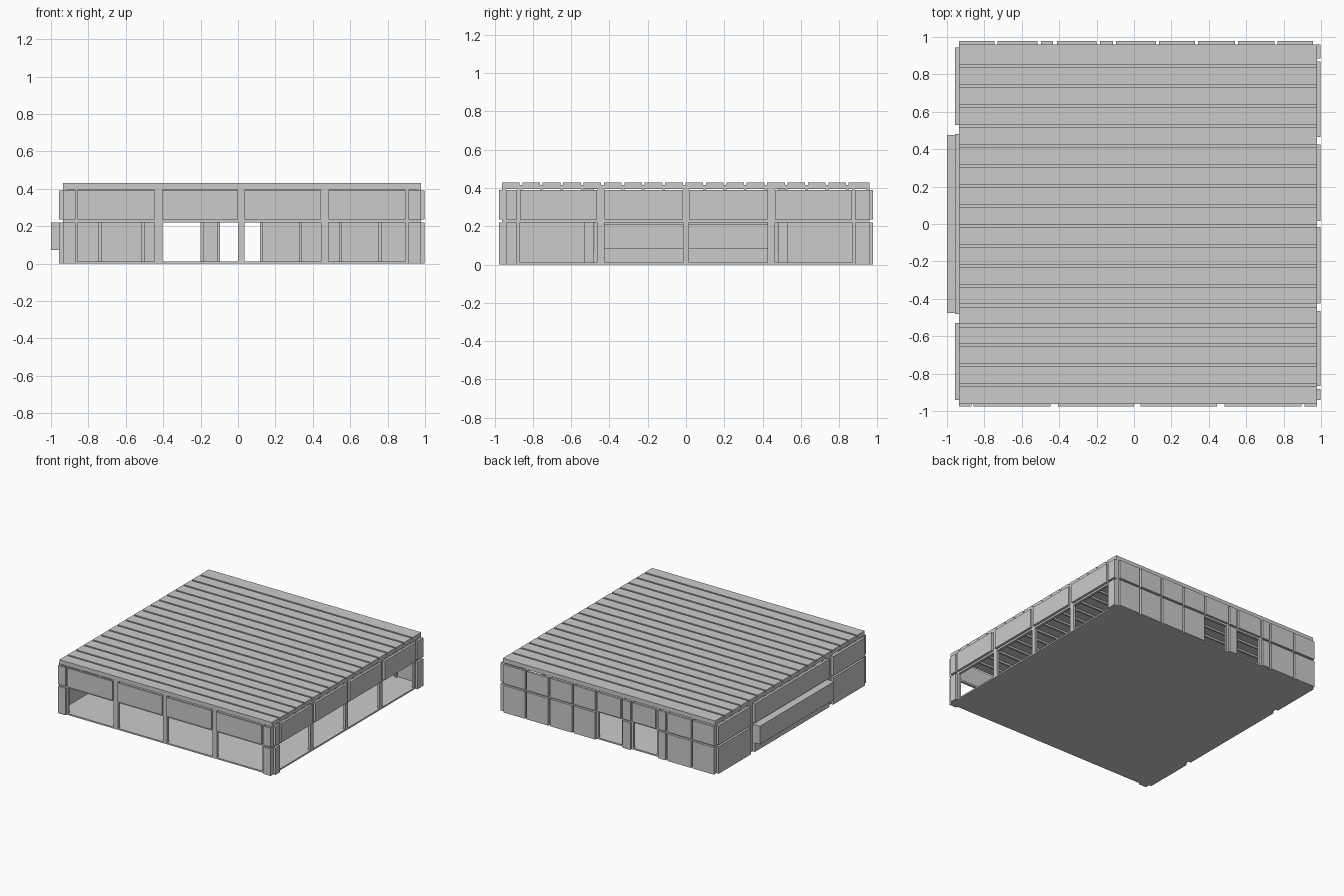
import bpy
import bmesh

if "Cube" in bpy.data.objects:
    bpy.data.objects.remove(bpy.data.objects["Cube"], do_unlink=True)

grey = bpy.data.materials.new("concrete grey")
grey.use_nodes = True
colour = (0.6, 0.6, 0.6, 1)
grey.diffuse_color = colour
grey.node_tree.nodes["Principled BSDF"].inputs["Base Color"].default_value = colour


def boxes(name, spans):
    """One object from axis-aligned boxes given as (x range, y range, z range)."""
    bm = bmesh.new()
    for span in spans:
        verts = bmesh.ops.create_cube(bm, size=1)["verts"]
        for v in verts:
            for axis, (lo, hi) in enumerate(span):
                v.co[axis] = lo if v.co[axis] < 0 else hi
    mesh = bpy.data.meshes.new(name)
    bm.to_mesh(mesh)
    bm.free()
    mesh.materials.append(grey)
    obj = bpy.data.objects.new(name, mesh)
    bpy.context.collection.objects.link(obj)
    return obj


# Building outline, inside the wall panels
X0, X1 = -0.935, 0.978
Y0, Y1 = -0.962, 0.96
UPPER = (0.235, 0.39)
LOWER = (0, 0.22)


def wall(name, along_x, outer, inner, panels, open_bays=()):
    """Two rows of panels, with recessed posts in the gaps and a middle rail."""
    inward = 1 if inner > outer else -1
    skin = tuple(sorted((outer, inner)))
    frame = tuple(sorted((inner, inner + inward * 0.02)))

    def part(run, depth, z):
        return (run, depth, z) if along_x else (depth, run, z)

    boxes(name + "_upper_panels", [part(p, skin, UPPER) for p in panels])
    boxes(name + "_lower_panels", [part(p, skin, LOWER)
                                   for i, p in enumerate(panels) if i not in open_bays])
    posts = [part((a[1], b[0]), frame, (0, 0.4)) for a, b in zip(panels, panels[1:])]
    posts.append(part((X0, X1) if along_x else (Y0, Y1), frame, (0.22, 0.235)))
    boxes(name + "_frame", posts)


wall("front_wall", True, -0.977, Y0,
     [(-0.935, -0.87), (-0.857, -0.447), (-0.405, 0), (0.036, 0.445),
      (0.485, 0.895), (0.912, 0.978)], open_bays=(1, 2, 3, 4))
wall("back_wall", True, 0.978, Y1,
     [(-0.935, -0.745), (-0.73, -0.517), (-0.498, -0.433), (-0.412, -0.2),
      (-0.183, -0.112), (-0.097, 0.118), (0.134, 0.327), (0.342, 0.54),
      (0.556, 0.75), (0.766, 0.957)], open_bays=(3, 5))
wall("right_side_wall", False, 0.997, X1,
     [(-0.94, -0.882), (-0.867, -0.466), (-0.426, -0.015), (0.016, 0.426),
      (0.464, 0.868), (0.884, 0.96)], open_bays=(1, 2, 3, 4))
wall("left_side_wall", False, -0.956, X0,
     [(-0.94, -0.53), (-0.48, 0.48), (0.53, 0.945)], open_bays=(1,))

# Narrow posts closing the four corners
boxes("corner_posts", [(x, y, (0, 0.4))
                       for x in ((X0, X0 + 0.02), (X1 - 0.02, X1))
                       for y in ((Y0, Y0 + 0.02), (Y1 - 0.02, Y1))])

# Bay window box, open toward the room, above a low sill wall
bay_x, bay_y = (-1.0, X0), (-0.477, 0.477)
boxes("bay_window", [
    ((-1.0, -0.988), bay_y, (0.072, 0.22)),
    (bay_x, bay_y, (0.072, 0.084)),
    (bay_x, bay_y, (0.208, 0.22)),
    (bay_x, (-0.477, -0.465), (0.084, 0.208)),
    (bay_x, (0.465, 0.477), (0.084, 0.208)),
])
boxes("bay_sill_wall", [((-0.956, X0), (-0.48, 0.48), (0, 0.072))])

# Floor slab and roof deck
boxes("floor", [((X0, X1), (Y0, Y1), (0, 0.012))])
boxes("roof_deck", [((X0, X1), (Y0, Y1), (0.395, 0.416))])

# Roof planks with narrow grooves, and matching ribs below the deck
count, pitch, groove = 18, 0.1066, 0.014
planks, ribs = [], []
for i in range(count):
    start = Y0 + i * pitch
    end = Y1 if i == count - 1 else start + pitch - groove
    planks.append(((X0, X1), (start, end), (0.416, 0.43)))
    if i:
        ribs.append(((X0, X1), (start - groove, start), (0.38, 0.395)))
boxes("roof_planks", planks)
boxes("ceiling_ribs", ribs)
